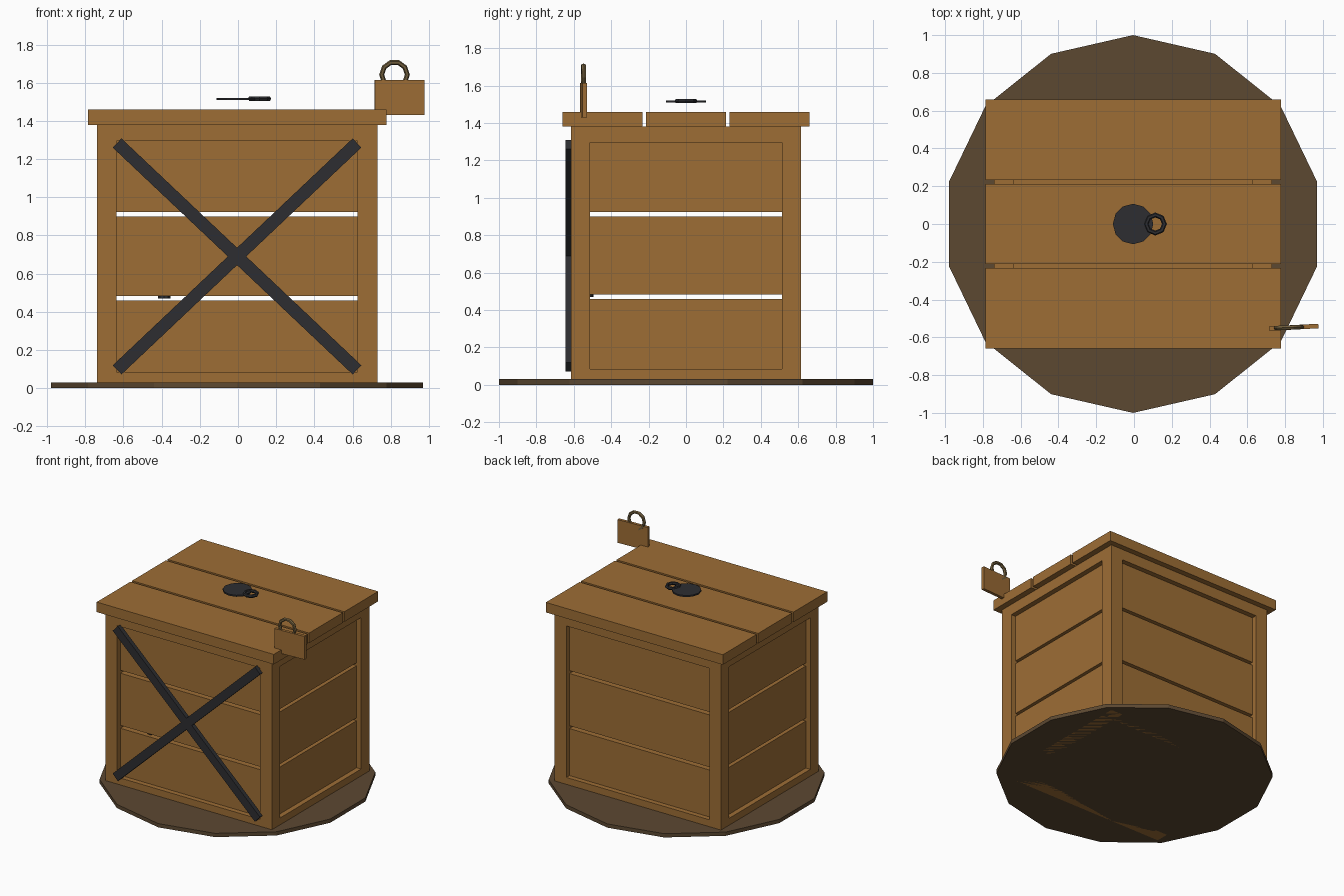
import bpy, math
from math import radians

if "Cube" in bpy.data.objects:
    bpy.data.objects.remove(bpy.data.objects["Cube"])

CX = -0.005  # crate centre line


def material(name, rgb):
    m = bpy.data.materials.new(name)
    m.diffuse_color = (*rgb, 1)
    m.use_nodes = True
    m.node_tree.nodes["Principled BSDF"].inputs["Base Color"].default_value = m.diffuse_color
    return m


WOOD = material("wood", (0.34, 0.155, 0.036))
EARTH = material("dark_wood", (0.107, 0.065, 0.031))
IRON = material("iron", (0.026, 0.027, 0.031))
BRASS = material("dull_brass", (0.16, 0.11, 0.045))


def finish(name, mat):
    o = bpy.context.object
    o.name = name
    o.data.materials.append(mat)
    return o


def box(name, mat, x, y, z, rot=(0, 0, 0)):
    """Box from (min, max) ranges on each axis, rotated about its centre."""
    r = (x, y, z)
    bpy.ops.mesh.primitive_cube_add(size=1, location=[(a + b) / 2 for a, b in r], rotation=rot)
    o = finish(name, mat)
    o.scale = [b - a for a, b in r]
    return o


def disc(name, mat, sides, radius, loc, depth, turn=0):
    bpy.ops.mesh.primitive_cylinder_add(vertices=sides, radius=radius, depth=depth,
                                        location=loc, rotation=(0, 0, turn))
    return finish(name, mat)


def ring(name, mat, major, minor, loc, rot=(0, 0, 0), seg=8):
    bpy.ops.mesh.primitive_torus_add(major_segments=seg, minor_segments=6, major_radius=major,
                                     minor_radius=minor, location=loc, rotation=rot)
    return finish(name, mat)


# Fourteen-sided ground plate
disc("base_plate", EARTH, 14, 1.0, (CX, 0, 0.015), 0.03)

# Frame: corner posts with rails between them at top and bottom
HX, HY, T = 0.735, 0.615, 0.103
for sx in (-1, 1):
    xr = sorted((CX + sx * HX, CX + sx * (HX - T)))
    for sy in (-1, 1):
        box("corner_post", WOOD, xr, sorted((sy * HY, sy * (HY - T))), (0, 1.38))
    for zr in ((0, 0.085), (1.295, 1.38)):
        box("side_rail", WOOD, xr, (T - HY, HY - T), zr)
for sy in (-1, 1):
    for zr in ((0, 0.085), (1.295, 1.38)):
        box("long_rail", WOOD, (CX - HX + T, CX + HX - T), sorted((sy * HY, sy * (HY - T))), zr)

# Recessed body boards with see-through gaps
REC = 0.04
for zr in ((0.04, 0.46), (0.483, 0.90), (0.923, 1.34)):
    box("body_board", WOOD, (CX - HX + REC, CX + HX - REC), (REC - HY, HY - REC), zr)

# Three lid planks
for i in (-1, 0, 1):
    y = i * 0.446
    box("lid_plank", WOOD, (CX - 0.782, CX + 0.782), (y - 0.213, y + 0.213), (1.38, 1.46))

# Crossed iron straps on the front
for s in (-1, 1):
    box("front_strap", IRON, (CX - 0.865, CX + 0.865), (-0.645, -0.61), (0.657, 0.723),
        (0, s * radians(43.4), 0))

# Small iron bolt in the lower front gap
disc("front_bolt", IRON, 10, 0.035, (-0.387, -0.53, 0.477), 0.013)

# Iron plate with pull ring above the lid
disc("lid_plate", IRON, 12, 0.107, (CX, 0, 1.515), 0.012)
ring("pull_ring", IRON, 0.048, 0.013, (0.113, 0, 1.517))

# Padlock tag and its shackle, slightly turned
box("lock_body", WOOD, (0.716, 0.976), (-0.559, -0.535), (1.43, 1.615), (0, 0, radians(3)))
ring("lock_shackle", BRASS, 0.067, 0.013, (0.82, -0.548, 1.642), (radians(90), 0, radians(2)), 10)
